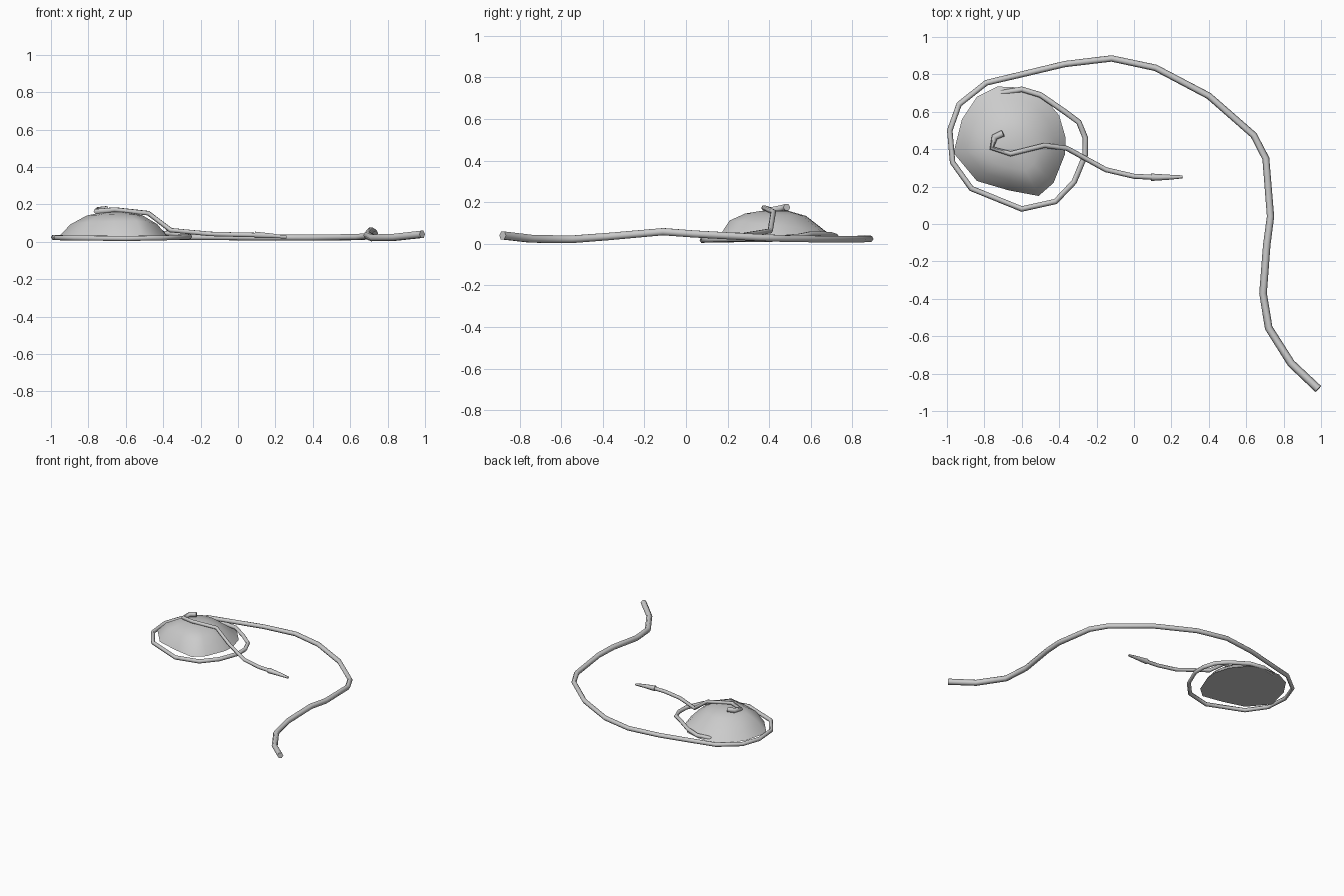
import bpy, bmesh
from mathutils import Vector

old = bpy.data.objects.get("Cube")
if old:
    bpy.data.objects.remove(old, do_unlink=True)

grey = bpy.data.materials.new("plain grey")
grey.use_nodes = True
grey.diffuse_color = (0.6, 0.6, 0.6, 1)
grey.node_tree.nodes["Principled BSDF"].inputs["Base Color"].default_value = (0.6, 0.6, 0.6, 1)


def add_mesh(name, bm, angle):
    bmesh.ops.recalc_face_normals(bm, faces=bm.faces)
    mesh = bpy.data.meshes.new(name)
    bm.to_mesh(mesh)
    bm.free()
    mesh.materials.append(grey)
    obj = bpy.data.objects.new(name, mesh)
    bpy.context.collection.objects.link(obj)
    bpy.ops.object.select_all(action='DESELECT')
    obj.select_set(True)
    bpy.context.view_layer.objects.active = obj
    bpy.ops.object.shade_smooth_by_angle(angle=angle)


def tube(name, points, radius_at):
    """Six-sided tube along a path; radius_at gives the radius for a point index."""
    curve = bpy.data.curves.new(name + "_path", 'CURVE')
    curve.dimensions = '3D'
    curve.bevel_depth = 1
    curve.bevel_resolution = 1
    curve.use_fill_caps = True
    spline = curve.splines.new('POLY')
    spline.points.add(len(points) - 1)
    for i, p in enumerate(points):
        spline.points[i].co = (*p, 1)
        spline.points[i].radius = radius_at(i)
    helper = bpy.data.objects.new(name + "_path", curve)
    bpy.context.collection.objects.link(helper)
    graph = bpy.context.evaluated_depsgraph_get()
    bm = bmesh.new()
    bm.from_mesh(bpy.data.meshes.new_from_object(helper.evaluated_get(graph)))
    bpy.data.objects.remove(helper, do_unlink=True)
    add_mesh(name, bm, 1.1)


# Long outer cord, from its free end to the coil around the mound
cord = [(.985, -.882, .04), (.84, -.745, .024), (.72, -.555, .021), (.69, -.37, .035),
        (.71, -.11, .058), (.73, .04, .047), (.705, .35, .03), (.64, .475, .025),
        (.4, .685, .022), (.115, .835, .022), (-.12, .885, .024), (-.37, .855, .024),
        (-.6, .8, .024), (-.79, .755, .024), (-.935, .64, .024), (-.985, .5, .024),
        (-.97, .33, .022), (-.87, .19, .02), (-.6, .08, .018), (-.42, .12, .02),
        (-.32, .225, .024), (-.26, .37, .027), (-.26, .46, .028), (-.295, .545, .035),
        (-.37, .6, .046), (-.5, .69, .044), (-.6, .72, .034), (-.71, .7, .03)]
tube("outer_cord", cord, lambda i: max(.015, .022 - i * .0005))

# Thin cord curling over the mound and trailing away
inner = [(-.7, .485, .175), (-.745, .465, .17), (-.76, .405, .163), (-.66, .375, .172),
         (-.48, .42, .153), (-.36, .405, .062), (-.15, .29, .042), (0, .255, .038),
         (.1, .25, .036)]
tube("inner_cord", inner, lambda i: .018 if i < 2 else .0135)

# Tapered tip
tube("cord_tip", [(.09, .25, .037), (.18, .25, .032), (.26, .252, .025)],
     lambda i: .02 - i * .006)

# Faceted mound with a flat underside
rim = [(-.73, .735), (-.84, .68), (-.92, .56), (-.965, .38), (-.84, .23), (-.67, .18),
       (-.51, .15), (-.43, .22), (-.37, .37), (-.365, .46), (-.4, .58), (-.5, .7), (-.62, .73)]
centre = Vector((-.65, .42))
bm = bmesh.new()
rings = []
# each ring: scale, height, and how much fuller the front is than the back
for scale, height, tilt in [(1, .02, 0), (.78, .09, .08), (.5, .14, .02), (.24, .157, 0)]:
    ring = []
    for p in rim:
        d = Vector(p) - centre
        q = centre + d * scale
        ring.append(bm.verts.new((q.x, q.y, height - tilt * d.y)))
    rings.append(ring)
for low, high in zip(rings, rings[1:]):
    for i in range(len(rim)):
        j = (i + 1) % len(rim)
        bm.faces.new((low[i], low[j], high[j], high[i]))
bm.faces.new(rings[0])
top = bm.verts.new((*centre, .163))
for i in range(len(rim)):
    bm.faces.new((rings[-1][i], rings[-1][(i + 1) % len(rim)], top))
add_mesh("mound", bm, .8)
